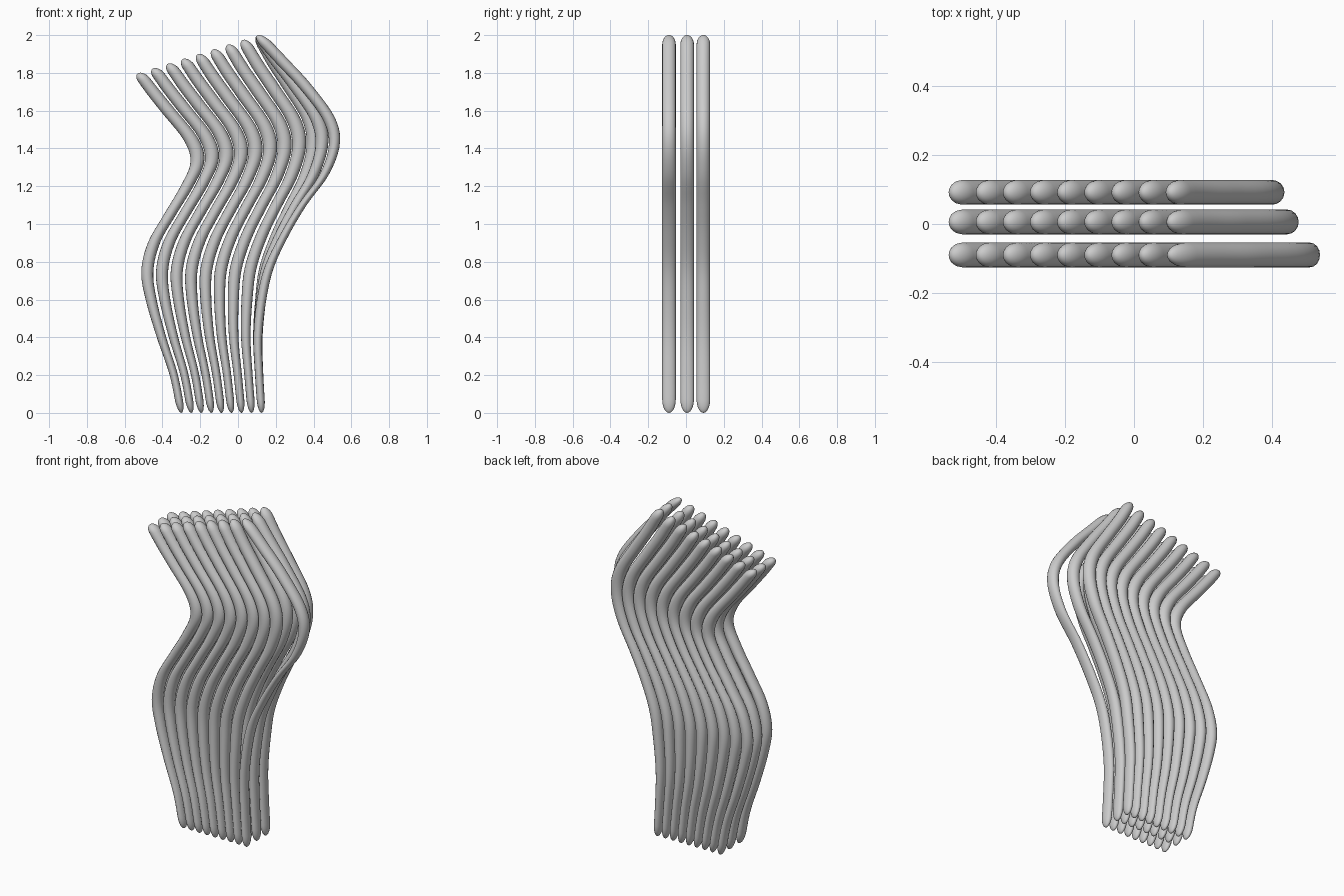
import bpy, bmesh, math

if "Cube" in bpy.data.objects:
    bpy.data.objects.remove(bpy.data.objects["Cube"])

# Control profiles, bottom to top: (x, z) of the leftmost and rightmost strand
LEFT = [(-.30, 0), (-.34, .2), (-.405, .4), (-.46, .6), (-.48, .75), (-.445, .9),
        (-.36, 1.05), (-.27, 1.2), (-.215, 1.33), (-.25, 1.45), (-.37, 1.6),
        (-.45, 1.7), (-.525, 1.80)]
RIGHT = [(.125, 0), (.112, .2), (.105, .4), (.12, .6), (.145, .77), (.205, .94),
         (.28, 1.1), (.36, 1.26), (.40, 1.42), (.375, 1.56), (.27, 1.73),
         (.185, 1.86), (.105, 2.0)]
# Extra outward bulge of the last strand, and half width along x
BULGE = [0, 0, 0, .005, .02, .04, .06, .095, .11, .105, .085, .05, 0]
WIDTH = [.021, .022, .025, .029, .032, .033, .034, .036, .037, .037, .036, .034, .030]
DEPTH = .036
COLS, SIDES, RINGS = 9, 16, 60
TIP = .03


def spline(vals, t):
    """Catmull-Rom value through evenly spaced numbers, t in 0..1"""
    n = len(vals) - 1
    i = min(int(t * n), n - 1)
    f = t * n - i
    b, c = vals[i], vals[i + 1]
    a = vals[i - 1] if i > 0 else 2 * b - c
    d = vals[i + 2] if i + 2 <= n else 2 * c - b
    return .5 * (2 * b + (c - a) * f + (2 * a - 5 * b + 4 * c - d) * f * f
                 + (3 * b - a - 3 * c + d) * f ** 3)


# Ring positions, closely spaced in the rounded tips
tip_steps = [TIP * (1 - math.cos(math.pi / 2 * k / 6)) for k in range(1, 6)]
params = tip_steps + [TIP + (1 - 2 * TIP) * k / RINGS for k in range(RINGS + 1)]
params += [1 - s for s in reversed(tip_steps)]


def strand(name, u, y, bulge):
    xs = [l[0] + (r[0] - l[0]) * u + b * bulge for l, r, b in zip(LEFT, RIGHT, BULGE)]
    zs = [l[1] + (r[1] - l[1]) * u for l, r in zip(LEFT, RIGHT)]
    thin = 1 - .28 * bulge
    bm = bmesh.new()
    rings = []
    for t in params:
        d = min(t, 1 - t)
        k = math.sqrt(1 - (1 - d / TIP) ** 2) if d < TIP else 1
        x, z = spline(xs, t), spline(zs, t)
        mix = math.sin(math.pi * t) ** 2
        rx = spline(WIDTH, t) * k * (1 - mix * (1 - thin))
        tilt = .3 * t * t
        ring = []
        for j in range(SIDES):
            a = 2 * math.pi * j / SIDES
            dx = rx * math.cos(a)
            ring.append(bm.verts.new((x + dx, y + DEPTH * k * math.sin(a), z + tilt * dx)))
        rings.append(ring)
    for lo, hi in zip(rings, rings[1:]):
        for j in range(SIDES):
            m = (j + 1) % SIDES
            bm.faces.new((lo[j], lo[m], hi[m], hi[j]))
    # Close both tips with a pole
    bottom = bm.verts.new((xs[0], y, zs[0]))
    top = bm.verts.new((xs[-1], y, zs[-1]))
    for j in range(SIDES):
        m = (j + 1) % SIDES
        bm.faces.new((rings[0][m], rings[0][j], bottom))
        bm.faces.new((rings[-1][j], rings[-1][m], top))
    for f in bm.faces:
        f.smooth = True
    mesh = bpy.data.meshes.new(name)
    bm.to_mesh(mesh)
    bm.free()
    bpy.context.collection.objects.link(bpy.data.objects.new(name, mesh))


# Three rows of nine strands; the end strands flare more towards the front
for row, y, flare in (("front", -.09, 1), ("middle", .006, .4), ("back", .092, 0)):
    for c in range(COLS):
        strand(f"{row}_strand_{c + 1}", c / (COLS - 1), y, flare if c == COLS - 1 else 0)
